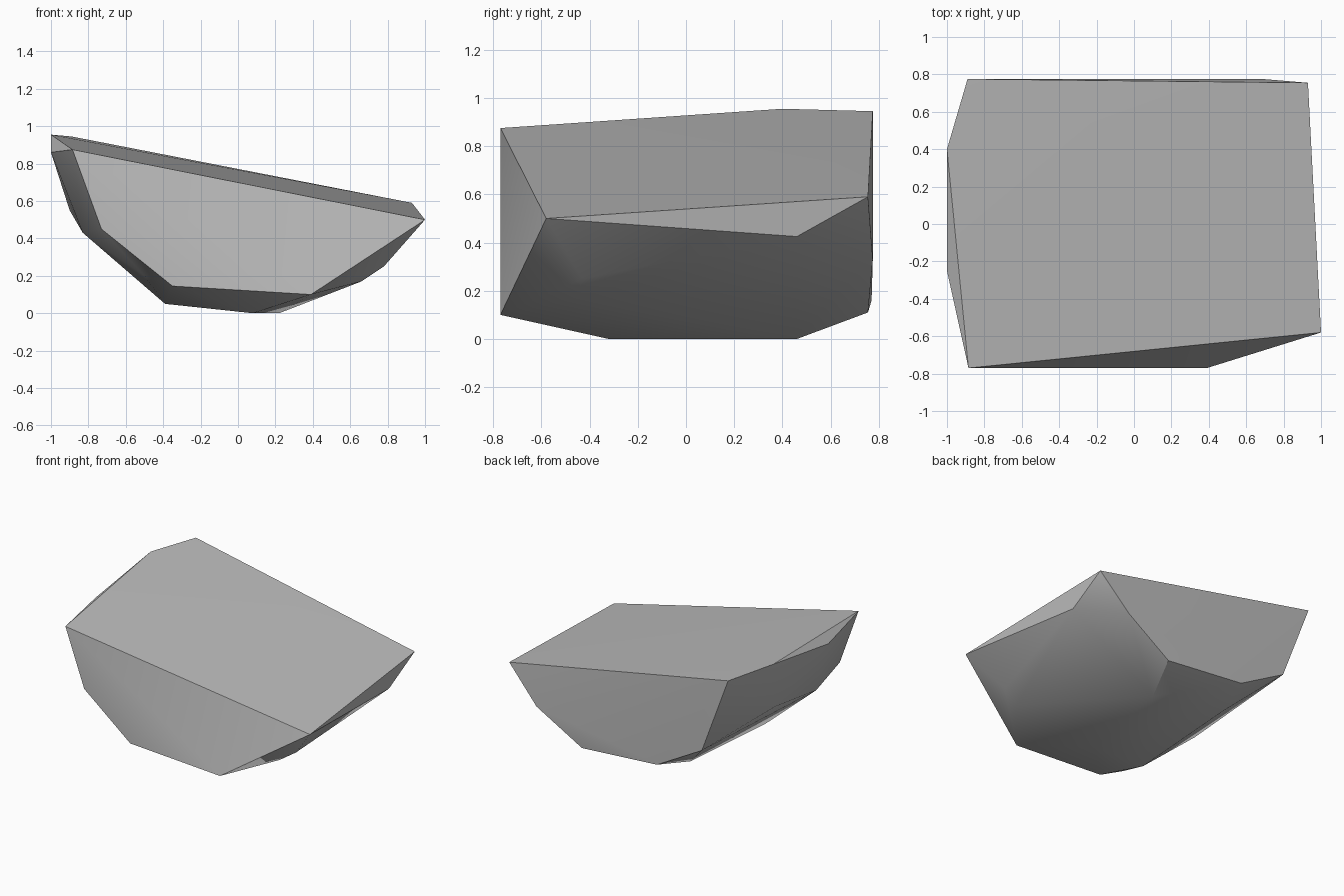
import bpy, bmesh, math

cube = bpy.data.objects.get("Cube")
if cube:
    bpy.data.objects.remove(cube, do_unlink=True)

# Plain stone colour
stone = bpy.data.materials.new("stone_grey")
stone.use_nodes = True
grey = (0.5, 0.5, 0.5, 1)
stone.diffuse_color = grey
stone.node_tree.nodes["Principled BSDF"].inputs["Base Color"].default_value = grey

# Corners of the chipped boulder, grouped by facet
top_slab = [(-.89, .775, .945), (-1, .4, .955), (-.885, -.77, .875),
            (1, -.58, .5), (.93, .755, .59)]
front_face = [(-.83, -.77, .73), (-.73, -.77, .45), (-.35, -.77, .145), (.39, -.77, .1)]
back_face = [(.69, .775, .33), (.33, .755, .11), (-.3, .77, .16), (-.67, .77, .365)]
left_side = [(.924, .46, .425), (.78, -.43, .25), (.66, -.45, .17)]
right_side = [(-1, -.25, .86), (-.9, .24, .55), (-.83, -.35, .43), (-.5, -.7, .2)]
underside = [(-.39, -.37, .05), (-.38, .49, .1), (.08, -.32, 0), (.22, .46, 0)]

# Wrap the corners in a closed shell
bm = bmesh.new()
for group in (top_slab, front_face, back_face, left_side, right_side, underside):
    for corner in group:
        bm.verts.new(corner)
bmesh.ops.convex_hull(bm, input=bm.verts[:])
loose = [v for v in bm.verts if not v.link_faces]
bmesh.ops.delete(bm, geom=loose, context='VERTS')
bmesh.ops.recalc_face_normals(bm, faces=bm.faces[:])

mesh = bpy.data.meshes.new("boulder")
bm.to_mesh(mesh)
bm.free()
mesh.materials.append(stone)
boulder = bpy.data.objects.new("boulder", mesh)
bpy.context.collection.objects.link(boulder)

# Soft facets with crisp ridges
bpy.ops.object.select_all(action='DESELECT')
boulder.select_set(True)
bpy.context.view_layer.objects.active = boulder
bpy.ops.object.shade_smooth_by_angle(angle=math.radians(32))
